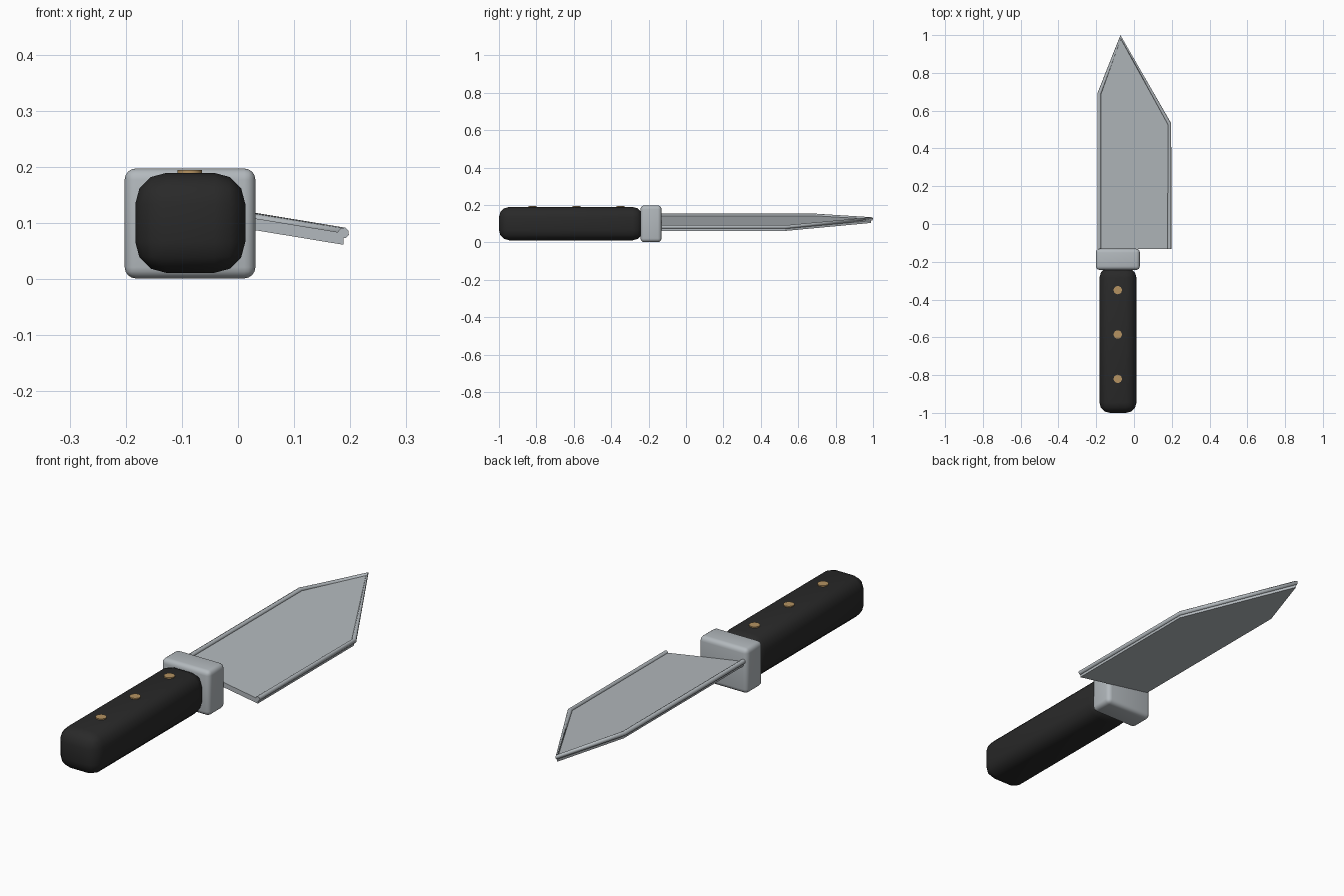
import bpy, bmesh, math
from mathutils import Vector

if "Cube" in bpy.data.objects:
    bpy.data.objects.remove(bpy.data.objects["Cube"])


def material(name, rgb):
    m = bpy.data.materials.new(name)
    m.diffuse_color = (*rgb, 1)
    m.use_nodes = True
    m.node_tree.nodes["Principled BSDF"].inputs["Base Color"].default_value = m.diffuse_color
    return m


steel = material("steel", (0.45, 0.485, 0.51))
black = material("black_handle", (0.022, 0.022, 0.022))
brass = material("brass", (0.46, 0.29, 0.12))


def smooth(ob, angle=40):
    bpy.ops.object.select_all(action='DESELECT')
    ob.select_set(True)
    bpy.context.view_layer.objects.active = ob
    bpy.ops.object.shade_smooth_by_angle(angle=math.radians(angle))


def rounded_box(name, lo, hi, bevel, segments, mat):
    lo, hi = Vector(lo), Vector(hi)
    bm = bmesh.new()
    bmesh.ops.create_cube(bm, size=1)
    for v in bm.verts:
        v.co = (lo + hi) / 2 + v.co * (hi - lo)
    bmesh.ops.bevel(bm, geom=bm.edges[:], offset=bevel, segments=segments,
                    profile=0.5, affect='EDGES')
    me = bpy.data.meshes.new(name)
    bm.to_mesh(me)
    bm.free()
    me.materials.append(mat)
    ob = bpy.data.objects.new(name, me)
    bpy.context.collection.objects.link(ob)
    smooth(ob)
    return ob


# Handle and guard
rounded_box("handle", (-0.183, -1.0, 0.011), (0.013, -0.23, 0.189), 0.055, 3, black)
rounded_box("guard", (-0.202, -0.243, 0.001), (0.031, -0.131, 0.197), 0.02, 4, steel)

# Rivets along the top of the handle
for i, y in enumerate((-0.82, -0.585, -0.35)):
    bpy.ops.mesh.primitive_cylinder_add(vertices=24, radius=0.022, depth=0.02,
                                        location=(-0.086, y, 0.184))
    rivet = bpy.context.object
    rivet.name = f"rivet_{i + 1}"
    rivet.data.materials.append(brass)
    smooth(rivet)

# Blade slab, sloping down towards +x
outline = [(-0.184, -0.132), (-0.184, 0.69), (-0.071, 0.99), (0.188, 0.53), (0.188, -0.132)]


def top_z(x):
    return 0.113 - 0.165 * x


bm = bmesh.new()
face = bm.faces.new([bm.verts.new((x, y, top_z(x))) for x, y in outline])
ext = bmesh.ops.extrude_face_region(bm, geom=[face])
for v in ext["geom"]:
    if isinstance(v, bmesh.types.BMVert):
        v.co.z -= 0.021
bmesh.ops.recalc_face_normals(bm, faces=bm.faces[:])
me = bpy.data.meshes.new("blade")
bm.to_mesh(me)
bm.free()
me.materials.append(steel)
bpy.context.collection.objects.link(bpy.data.objects.new("blade", me))

# Round rim along the top edges of the blade
curve = bpy.data.curves.new("blade_rim", 'CURVE')
curve.dimensions = '3D'
curve.bevel_depth = 0.01
curve.bevel_resolution = 2
curve.use_fill_caps = True
spline = curve.splines.new('POLY')
spline.points.add(len(outline) - 1)
for p, (x, y) in zip(spline.points, outline):
    p.co = (x, y, top_z(x), 1)
curve.materials.append(steel)
bpy.context.collection.objects.link(bpy.data.objects.new("blade_rim", curve))
